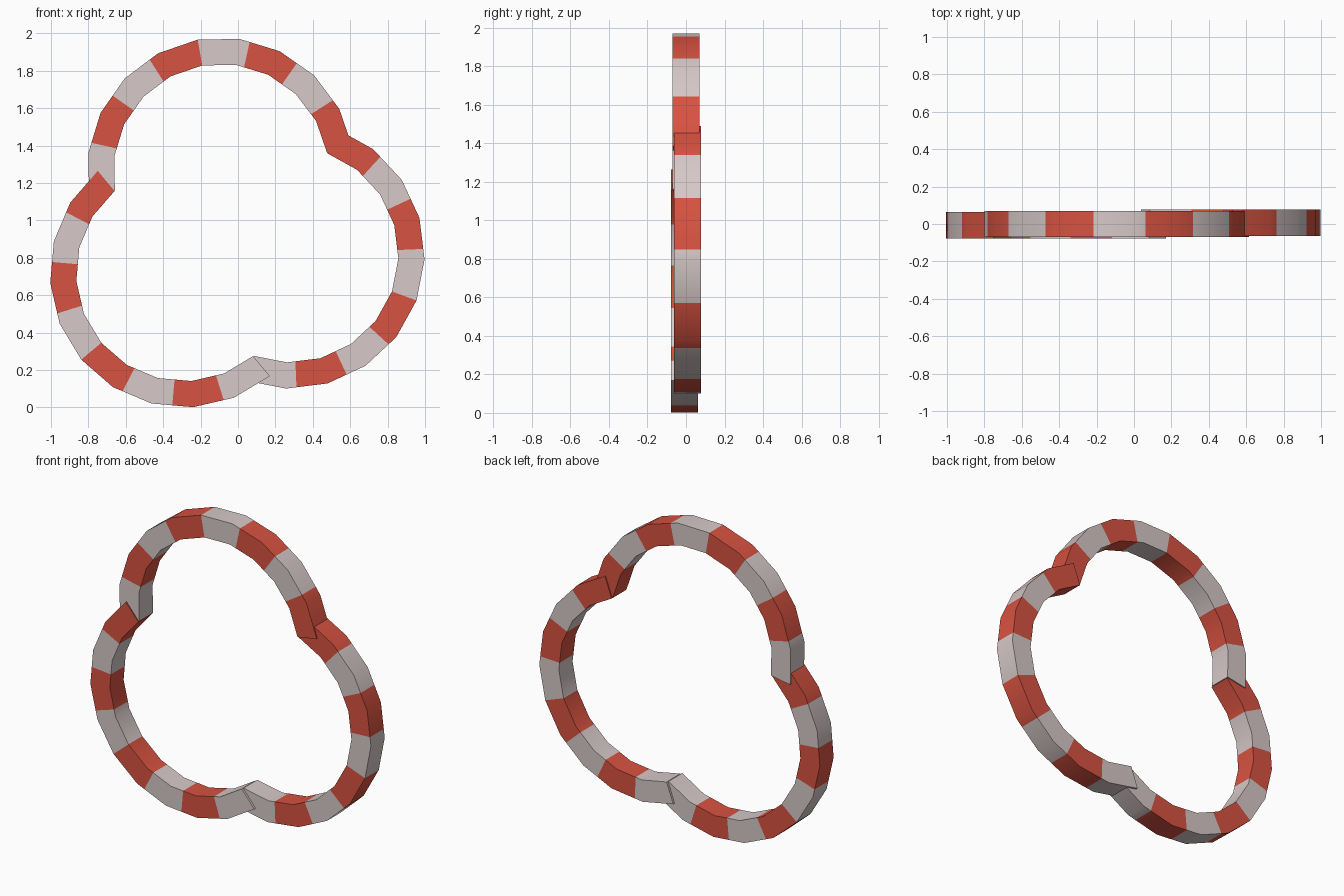
import bpy, bmesh, math

if "Cube" in bpy.data.objects:
    bpy.data.objects.remove(bpy.data.objects["Cube"])

R_IN, R_OUT, HALF = 0.576, 0.716, 0.0705   # square tube section
SIDES, STRIPES = 10, 8                     # facets and stripes per half ring


def material(name, rgb):
    m = bpy.data.materials.new(name)
    m.diffuse_color = (*rgb, 1)
    m.use_nodes = True
    m.node_tree.nodes["Principled BSDF"].inputs["Base Color"].default_value = m.diffuse_color
    return m


grey = material("pale_grey", (0.68, 0.58, 0.58))
red = material("red", (0.68, 0.085, 0.052))


def half_ring(name, cx, cz, y, start, colours):
    """Striped half ring, sweeping 180 degrees clockwise from start."""
    facet, stripe = 180 / SIDES, 180 / STRIPES
    cuts = sorted({i * facet for i in range(SIDES + 1)} |
                  {i * stripe for i in range(STRIPES + 1)})
    bm = bmesh.new()
    rings = []
    for t in cuts:
        # keep stripe cuts on the straight facet between two corners
        off = t % facet - facet / 2
        k = math.cos(math.radians(facet / 2)) / math.cos(math.radians(off))
        a = math.radians(start - t)
        rings.append([bm.verts.new((cx + r * k * math.cos(a), y + d,
                                    cz + r * k * math.sin(a)))
                      for r, d in ((R_IN, -HALF), (R_OUT, -HALF),
                                   (R_OUT, HALF), (R_IN, HALF))])
    for i in range(len(rings) - 1):
        a, b = rings[i], rings[i + 1]
        n = int((cuts[i] + cuts[i + 1]) / 2 / stripe)
        for j in range(4):
            f = bm.faces.new((a[j], a[(j + 1) % 4], b[(j + 1) % 4], b[j]))
            f.material_index = n % 2
    # end caps
    bm.faces.new(rings[0]).material_index = 0
    bm.faces.new(rings[-1]).material_index = (STRIPES - 1) % 2
    bmesh.ops.recalc_face_normals(bm, faces=bm.faces)
    me = bpy.data.meshes.new(name)
    bm.to_mesh(me)
    bm.free()
    for m in colours:
        me.materials.append(m)
    ob = bpy.data.objects.new(name, me)
    bpy.context.collection.objects.link(ob)
    bpy.ops.object.select_all(action='DESELECT')
    ob.select_set(True)
    bpy.context.view_layer.objects.active = ob
    bpy.ops.object.shade_smooth_by_angle(angle=math.radians(30))


# three half rings around a common centre, each on its own depth layer
GX, GZ, D = -0.033, 0.931, 0.335
for name, out, y, colours in (("top_half_ring", 100, 0.0, (grey, red)),
                              ("left_half_ring", 220, -0.007, (grey, red)),
                              ("right_half_ring", 340, 0.007, (red, grey))):
    a = math.radians(out)
    half_ring(name, GX + D * math.cos(a), GZ + D * math.sin(a), y,
              out + 90, colours)
